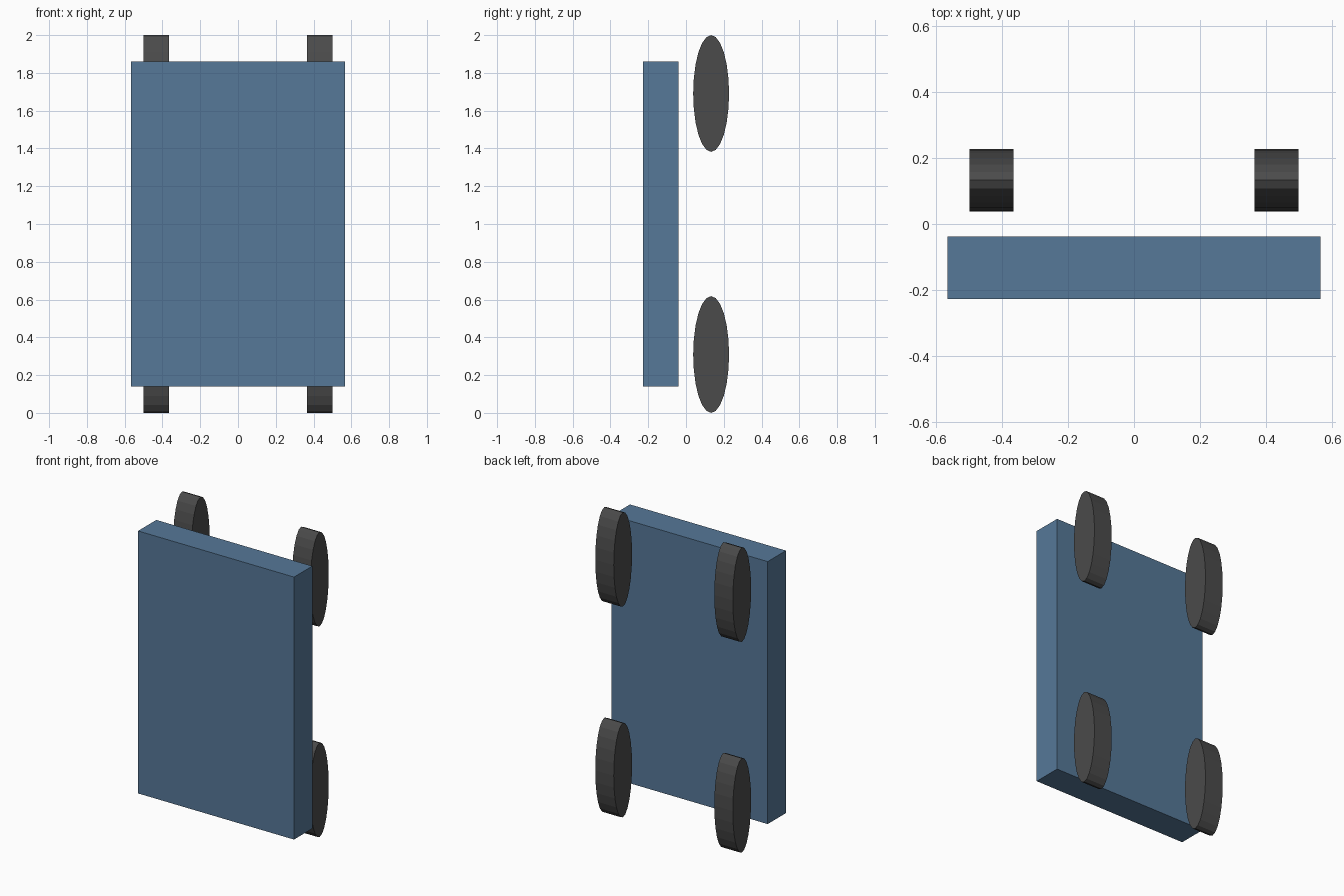
import bpy
from math import pi

if "Cube" in bpy.data.objects:
    bpy.data.objects.remove(bpy.data.objects["Cube"])


def material(name, rgb):
    m = bpy.data.materials.new(name)
    m.diffuse_color = (*rgb, 1)
    m.use_nodes = True
    m.node_tree.nodes["Principled BSDF"].inputs["Base Color"].default_value = m.diffuse_color
    return m


blue = material("slate_blue", (0.093, 0.188, 0.314))
dark = material("dark_grey", (0.07, 0.07, 0.07))

# Flat upright body panel
bpy.ops.mesh.primitive_cube_add(size=1, location=(0, -0.133, 1))
body = bpy.context.object
body.name = "body_panel"
body.scale = (1.132, 0.189, 1.722)
body.data.materials.append(blue)

# Four squashed wheels floating behind the panel, axles along x
for side, x in (("left", -0.432), ("right", 0.432)):
    for level, z in (("lower", 0.309), ("upper", 1.691)):
        bpy.ops.mesh.primitive_cylinder_add(
            vertices=24, radius=1, depth=0.134,
            location=(x, 0.133, z), rotation=(0, pi / 2, 0))
        wheel = bpy.context.object
        wheel.name = f"{level}_{side}_wheel"
        wheel.scale = (0.309, 0.095, 1)  # local x points along world z
        wheel.data.materials.append(dark)
